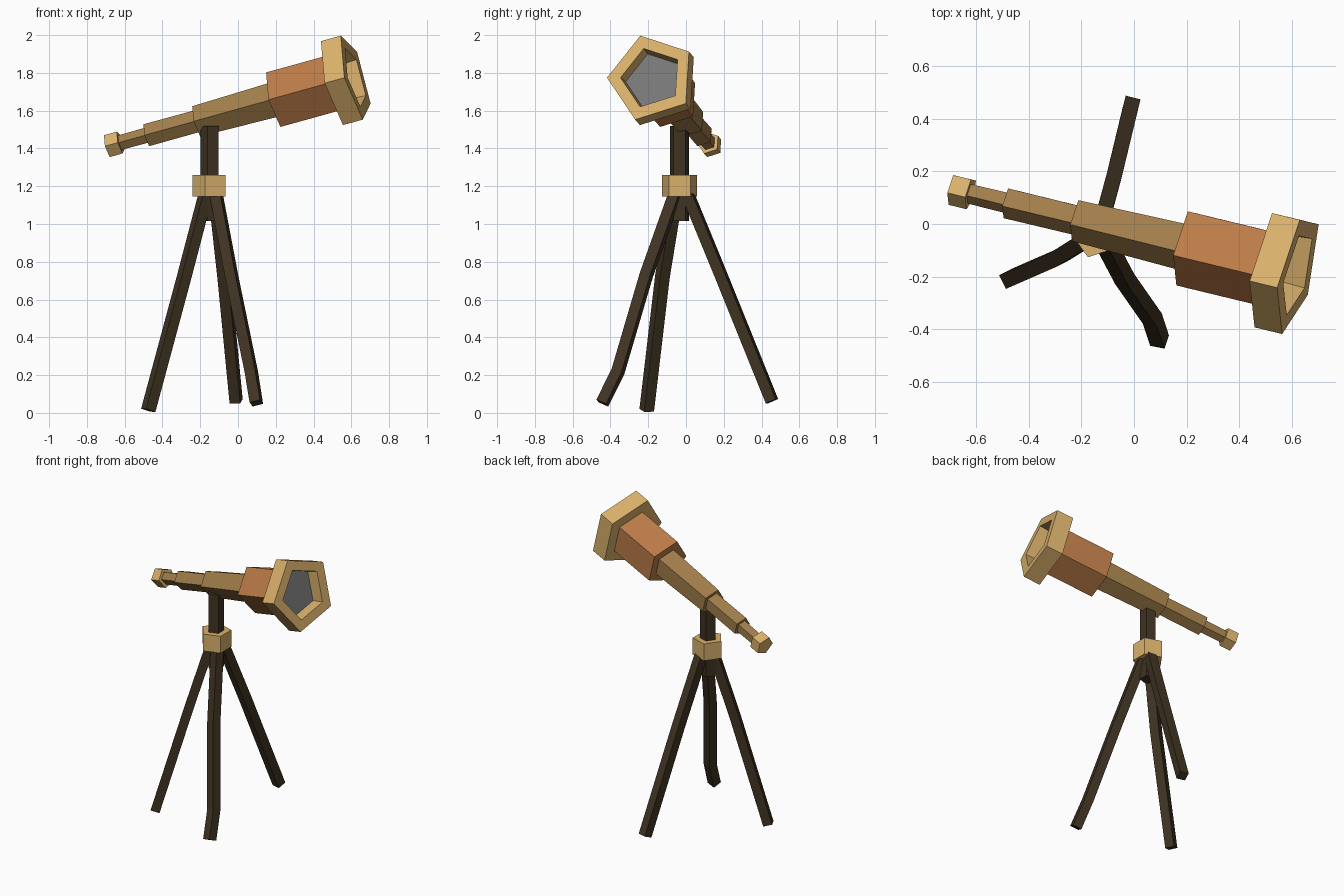
import bpy, bmesh
from math import sin, cos, pi, radians
from mathutils import Vector

if "Cube" in bpy.data.objects:
    bpy.data.objects.remove(bpy.data.objects["Cube"])


def material(name, rgb):
    m = bpy.data.materials.new(name)
    m.diffuse_color = (*rgb, 1)
    m.use_nodes = True
    m.node_tree.nodes["Principled BSDF"].inputs["Base Color"].default_value = m.diffuse_color
    return m


BRASS = material("brass", (0.70, 0.44, 0.15))
BRONZE = material("bronze", (0.36, 0.21, 0.07))
LEATHER = material("leather", (0.50, 0.20, 0.065))
WOOD = material("dark_wood", (0.05, 0.033, 0.016))
GLASS = material("lens_grey", (0.19, 0.19, 0.19))


def sweep(name, points, radii, mat, ref, sides=5, turn=0.0, axis=None, cap_end=True):
    """Skin polygon loops along points; ref is the direction of the first corner."""
    pts = [Vector(p) for p in points]
    bm = bmesh.new()
    loops = []
    for i, (p, r) in enumerate(zip(pts, radii)):
        if axis:
            t = Vector(axis).normalized()
        else:
            t = (pts[min(i + 1, len(pts) - 1)] - pts[max(i - 1, 0)]).normalized()
        u = Vector(ref)
        u = (u - t * u.dot(t)).normalized()
        v = t.cross(u)
        angles = [turn + 2 * pi * k / sides for k in range(sides)]
        loops.append([bm.verts.new(p + r * (u * cos(a) + v * sin(a))) for a in angles])
    for a, b in zip(loops, loops[1:]):
        for k in range(sides):
            n = (k + 1) % sides
            bm.faces.new((a[k], a[n], b[n], b[k]))
    bm.faces.new(loops[0][::-1])
    if cap_end:
        bm.faces.new(loops[-1])
    bmesh.ops.recalc_face_normals(bm, faces=bm.faces)
    me = bpy.data.meshes.new(name)
    bm.to_mesh(me)
    bm.free()
    me.materials.append(mat)
    ob = bpy.data.objects.new(name, me)
    bpy.context.collection.objects.link(ob)
    return ob


# Telescope: every section is placed by its x position on the tilted axis
AIM = Vector((1, -0.242, 0.277))
FRONT = Vector((0.62, -0.183, 1.775))
CORNER = (-0.073, -0.06, 0.224)


def section(name, xs, radii, mat, **kw):
    return sweep(name, [FRONT + AIM * (x - FRONT.x) for x in xs], radii, mat,
                 CORNER, axis=AIM, **kw)


section("eyepiece", (-0.69, -0.622), (0.063, 0.063), BRASS)
section("small_tube", (-0.64, -0.46), (0.041, 0.043), BRONZE)
section("middle_tube", (-0.481, -0.19), (0.063, 0.062), BRONZE)
section("large_tube", (-0.215, 0.22), (0.087, 0.098), BRONZE)
section("leather_barrel", (0.198, 0.53), (0.157, 0.157), LEATHER)
section("lens_ring", (0.515, 0.62, 0.62, 0.54), (0.242, 0.242, 0.168, 0.16), BRASS,
        cap_end=False)
section("lens", (0.53, 0.542), (0.165, 0.165), GLASS)

# Centre post and collar
PX, PY = -0.145, -0.034
sweep("post", [(PX, PY, 1.015), (PX, PY, 1.52)], (0.053, 0.053), WOOD, (-1, 0, 0))
sweep("collar", [(PX, PY, 1.145), (PX, PY, 1.26)], (0.097, 0.097), BRASS, (-1, 0, 0))

# Bent tripod legs, top to foot
legs = {
    "left_leg": ([(-0.165, -0.05, 1.18), (-0.285, -0.125, 0.72), (-0.475, -0.208, 0.014)], 45),
    "back_leg": ([(-0.125, 0.0, 1.18), (-0.075, 0.185, 0.73), (-0.01, 0.455, 0.062)], 45),
    "right_leg": ([(-0.12, -0.05, 1.18), (-0.035, -0.21, 0.73), (0.07, -0.36, 0.22),
                   (0.097, -0.443, 0.052)], 0),
}
for name, (path, turn) in legs.items():
    out = Vector(path[-1]) - Vector(path[0])
    sweep(name, path, [0.041] * len(path), WOOD, (out.x, out.y, 0), sides=4,
          turn=radians(turn))
